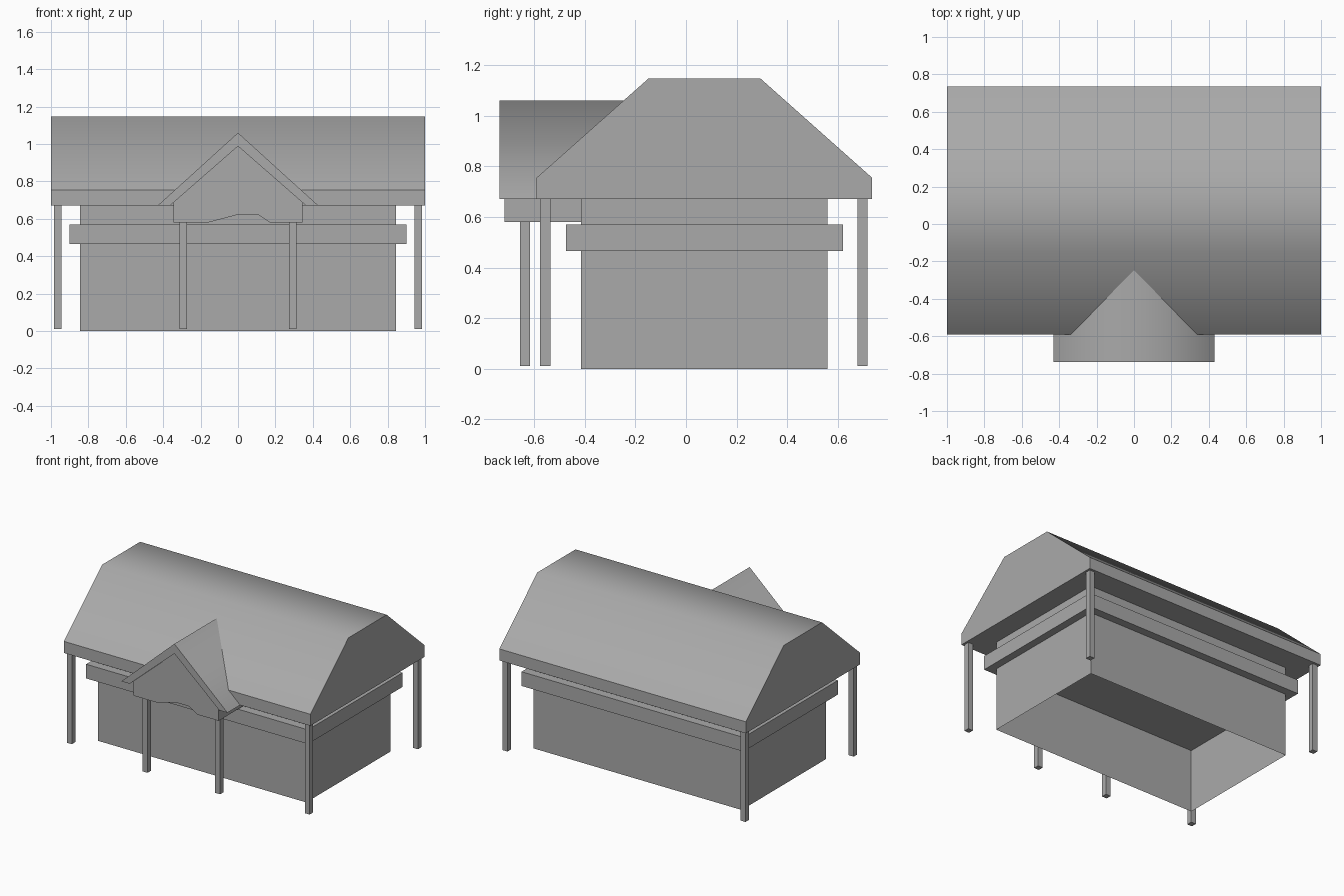
import bpy
import bmesh
from math import radians
from mathutils import Vector

cube = bpy.data.objects.get("Cube")
if cube:
    bpy.data.objects.remove(cube, do_unlink=True)

# Single plain material
grey = bpy.data.materials.new("plain_grey")
grey.use_nodes = True
colour = (0.4, 0.4, 0.4, 1)
grey.diffuse_color = colour
grey.node_tree.nodes["Principled BSDF"].inputs["Base Color"].default_value = colour


def prism(name, profile, place, depth, capped=True, smooth=None):
    """Extrude a closed 2D profile along the depth vector."""
    bm = bmesh.new()
    base = bm.faces.new([bm.verts.new(place(a, b)) for a, b in profile])
    result = bmesh.ops.extrude_face_region(bm, geom=[base], use_keep_orig=True)
    moved = [v for v in result["geom"] if isinstance(v, bmesh.types.BMVert)]
    bmesh.ops.translate(bm, verts=moved, vec=depth)
    bmesh.ops.recalc_face_normals(bm, faces=bm.faces[:])
    if not capped:
        axis = Vector(depth).normalized()
        ends = [f for f in bm.faces if abs(f.normal.dot(axis)) > 0.9]
        bmesh.ops.delete(bm, geom=ends, context="FACES_ONLY")
    mesh = bpy.data.meshes.new(name)
    bm.to_mesh(mesh)
    bm.free()
    mesh.materials.append(grey)
    obj = bpy.data.objects.new(name, mesh)
    bpy.context.collection.objects.link(obj)
    if smooth:
        bpy.ops.object.select_all(action="DESELECT")
        obj.select_set(True)
        bpy.context.view_layer.objects.active = obj
        bpy.ops.object.shade_smooth_by_angle(angle=radians(smooth))
    return obj


def box(name, x, y, z, capped=True):
    rectangle = [(x[0], y[0]), (x[1], y[0]), (x[1], y[1]), (x[0], y[1])]
    return prism(name, rectangle, lambda a, b: (a, b, z[0]), (0, 0, z[1] - z[0]), capped)


# Open-bottomed house walls, with a solid band around them
box("walls", (-0.844, 0.844), (-0.415, 0.56), (0, 0.68), capped=False)
box("wall_band", (-0.9, 0.9), (-0.475, 0.62), (0.466, 0.57))

# Main roof with a flat crown
roof = [(-0.59, 0.67), (-0.59, 0.755), (-0.148, 1.147),
        (0.294, 1.147), (0.735, 0.755), (0.735, 0.67)]
prism("main_roof", roof, lambda y, z: (-1, y, z), (2, 0, 0), smooth=45)

# Porch roof, a folded slab running back into the main roof
porch = [(-0.43, 0.67), (0, 1.06), (0.43, 0.67),
         (0.364, 0.67), (0, 0.988), (-0.364, 0.67)]
prism("porch_roof", porch, lambda x, z: (x, -0.737, z), (0, 0.537, 0), smooth=88)

# Porch gable with a shallow arch cut in its lower edge
gable = [(-0.345, 0.58), (-0.16, 0.58), (0, 0.622), (0.107, 0.622), (0.17, 0.58),
         (0.345, 0.58), (0.345, 0.69), (0, 0.99), (-0.345, 0.69)]
prism("porch_gable", gable, lambda x, z: (x, -0.717, z), (0, 0.302, 0))

# Posts at the roof corners and under the porch
for side, label in ((-1, "right"), (1, "left")):
    for part, x, y, top in (("front", 0.965, -0.556, 0.68),
                            ("back", 0.965, 0.698, 0.68),
                            ("porch", 0.294, -0.636, 0.59)):
        cx, r = side * x, 0.02
        box(f"{part}_post_{label}", (cx - r, cx + r), (y - r, y + r), (0.01, top))
